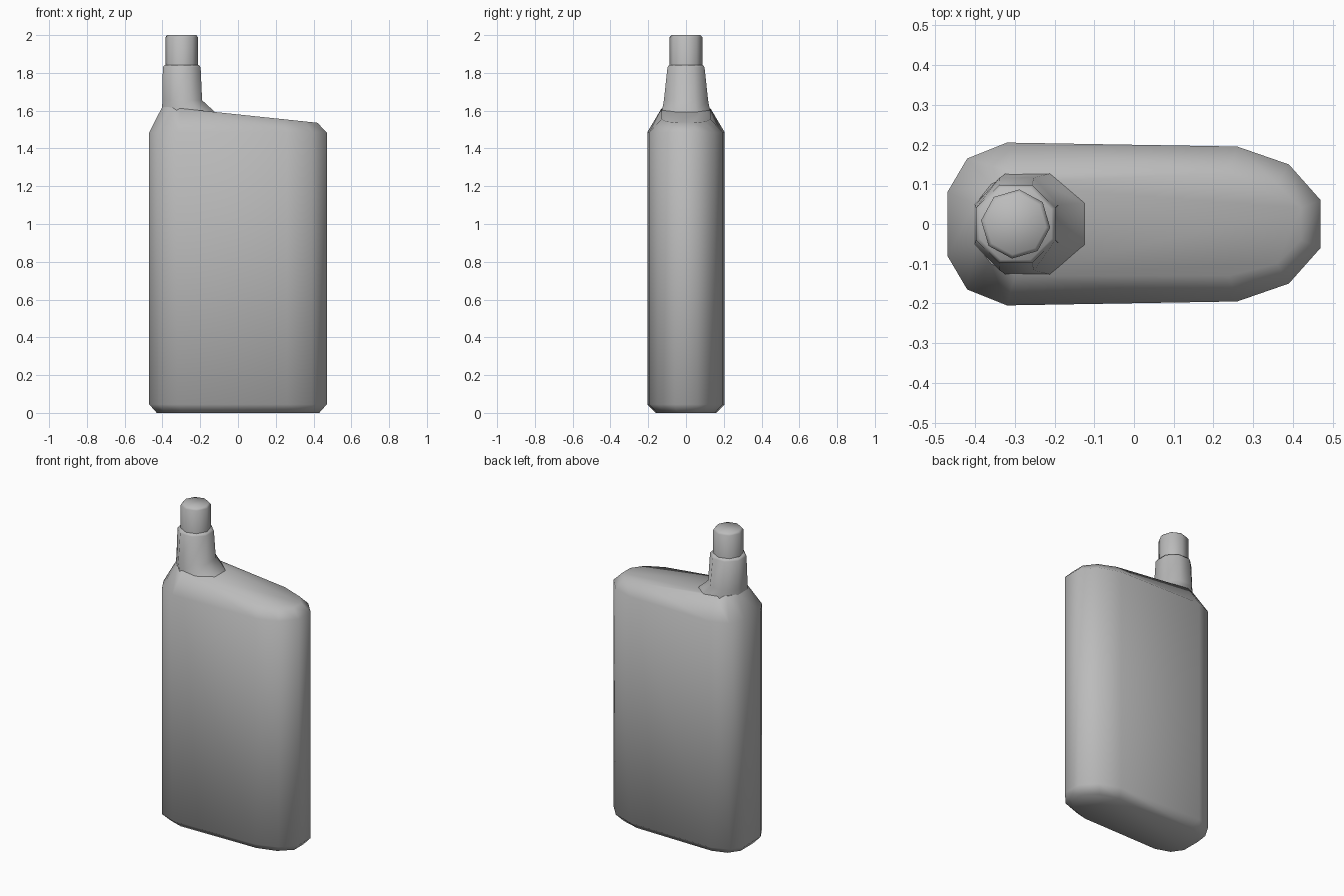
import bpy
import bmesh
from math import cos, sin, pi, radians

cube = bpy.data.objects.get("Cube")
if cube:
    bpy.data.objects.remove(cube, do_unlink=True)

grey = bpy.data.materials.new("plain grey")
grey.use_nodes = True
grey.diffuse_color = (0.5, 0.5, 0.5, 1)
grey.node_tree.nodes["Principled BSDF"].inputs["Base Color"].default_value = (0.5, 0.5, 0.5, 1)


def loft(name, rings):
    """Skin a stack of equal-length rings and close both ends."""
    bm = bmesh.new()
    loops = [[bm.verts.new(p) for p in ring] for ring in rings]
    for low, high in zip(loops, loops[1:]):
        for i in range(len(low)):
            j = (i + 1) % len(low)
            bm.faces.new((low[i], low[j], high[j], high[i]))
    bm.faces.new(loops[0])
    bm.faces.new(loops[-1])
    bmesh.ops.recalc_face_normals(bm, faces=bm.faces)
    mesh = bpy.data.meshes.new(name)
    bm.to_mesh(mesh)
    bm.free()
    mesh.materials.append(grey)
    obj = bpy.data.objects.new(name, mesh)
    bpy.context.collection.objects.link(obj)
    bpy.ops.object.select_all(action='DESELECT')
    obj.select_set(True)
    bpy.context.view_layer.objects.active = obj
    bpy.ops.object.shade_smooth_by_angle(angle=radians(60))
    return obj


def outline(half, height):
    """Mirror a half outline across y = 0 and set its height."""
    full = half + [(x, -y) for x, y in reversed(half)]
    return [(x, y, height(x)) for x, y in full]


def octagon(x_min, x_max, y_half, z, turn):
    """Octagonal ring fitted between x limits."""
    cx, rx = (x_min + x_max) / 2, (x_max - x_min) / 2
    angles = [turn + i * pi / 4 for i in range(8)]
    fit = max(cos(a) for a in angles)
    return [(cx + rx * cos(a) / fit, y_half * sin(a) / fit, z) for a in angles]


# Flat flask body with chamfered base and sloping shoulder
side = [(-0.47, 0.08), (-0.42, 0.165), (-0.32, 0.205),
        (0.26, 0.195), (0.39, 0.15), (0.47, 0.06)]
base = [(x * 0.915, y * 0.78) for x, y in side]
shoulder = [(-0.40, 0.05), (-0.36, 0.10), (-0.30, 0.13),
            (0.24, 0.13), (0.36, 0.10), (0.42, 0.04)]
loft("flask_body", [
    outline(base, lambda x: 0),
    outline(side, lambda x: 0.045),
    outline(side, lambda x: 1.485),
    outline(shoulder, lambda x: 1.58 - 0.105 * x),
])

# Neck flaring into the shoulder
loft("neck", [octagon(*ring, pi / 8) for ring in (
    (-0.405, -0.10, 0.13, 1.56),
    (-0.403, -0.13, 0.127, 1.60),
    (-0.40, -0.19, 0.117, 1.655),
    (-0.398, -0.198, 0.098, 1.83),
    (-0.388, -0.208, 0.09, 1.842),
)])

# Cap, turned slightly against the neck
loft("cap", [octagon(*ring, radians(-6)) for ring in (
    (-0.385, -0.211, 0.087, 1.80),
    (-0.385, -0.211, 0.087, 1.988),
    (-0.375, -0.221, 0.077, 2.0),
)])
